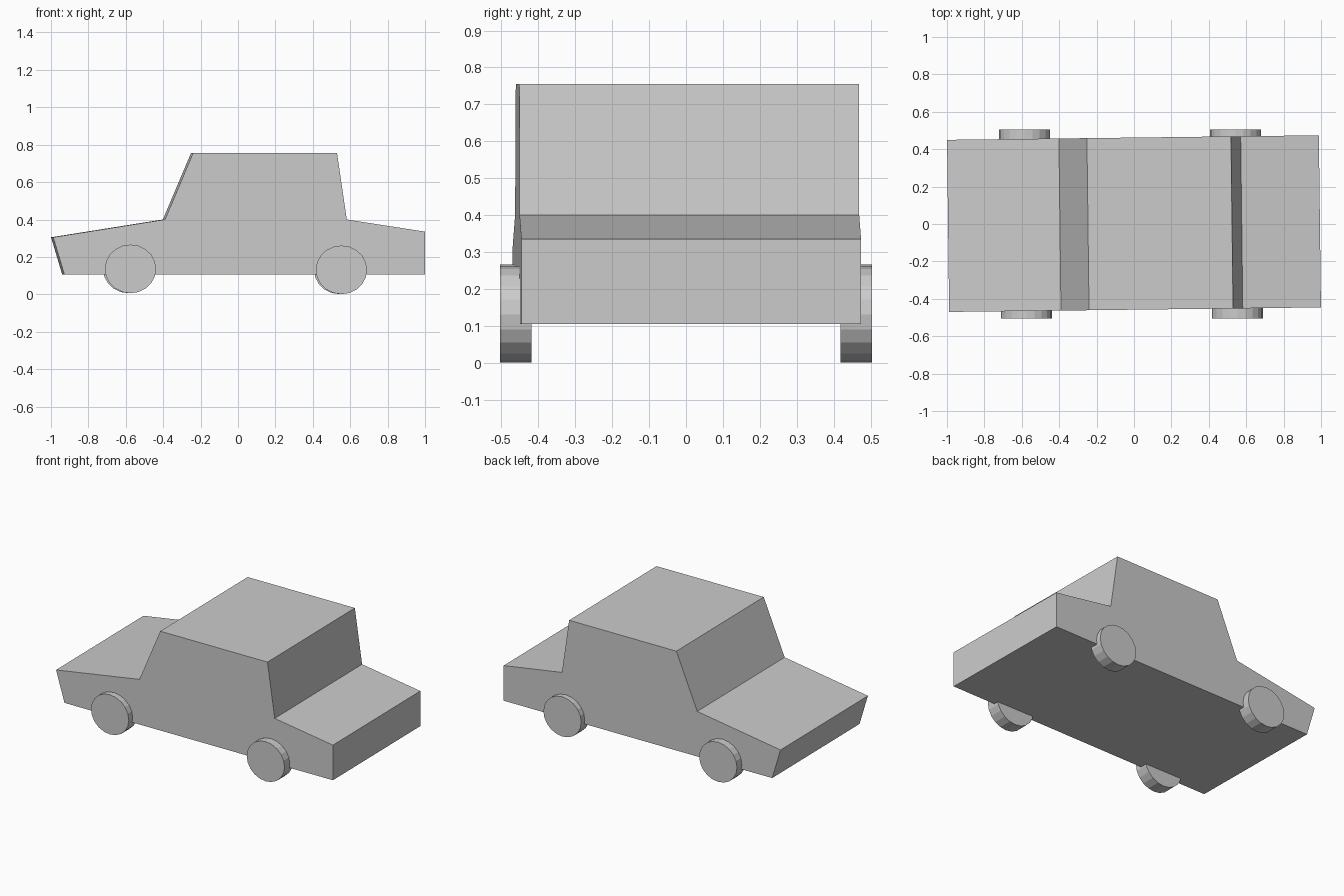
import bpy, bmesh, math
from mathutils import Matrix, Vector

cube = bpy.data.objects.get("Cube")
if cube:
    bpy.data.objects.remove(cube, do_unlink=True)

# One plain grey for everything
GREY = (0.6, 0.6, 0.6, 1.0)
grey = bpy.data.materials.new("plain grey")
grey.use_nodes = True
grey.diffuse_color = GREY
grey.node_tree.nodes["Principled BSDF"].inputs["Base Color"].default_value = GREY


def add_object(name, bm):
    bmesh.ops.recalc_face_normals(bm, faces=bm.faces)
    mesh = bpy.data.meshes.new(name)
    bm.to_mesh(mesh)
    bm.free()
    mesh.materials.append(grey)
    obj = bpy.data.objects.new(name, mesh)
    bpy.context.collection.objects.link(obj)
    return obj


# Body: side profile extruded across the width, turned very slightly
HALF_WIDTH = 0.46
TURN = 0.0122
profile = [(-0.934, 0.105), (0.994, 0.105), (0.994, 0.335), (0.576, 0.4),
           (0.524, 0.755), (-0.246, 0.755), (-0.396, 0.4), (-0.994, 0.305)]
bm = bmesh.new()
side = bm.faces.new([bm.verts.new((x, -HALF_WIDTH, z)) for x, z in profile])
extruded = bmesh.ops.extrude_face_region(bm, geom=[side], use_keep_orig=True)
far_verts = [g for g in extruded["geom"] if isinstance(g, bmesh.types.BMVert)]
bmesh.ops.translate(bm, verts=far_verts, vec=(0, 2 * HALF_WIDTH, 0))
bmesh.ops.rotate(bm, verts=bm.verts, matrix=Matrix.Rotation(TURN, 3, "Z"))
bmesh.ops.translate(bm, verts=bm.verts, vec=(0, 0.002, 0))
add_object("car_body", bm)


# Wheels: faceted, slightly wide discs half sunk into the sides
def add_wheel(name, x, y, z):
    bm = bmesh.new()
    bmesh.ops.create_cone(bm, cap_ends=True, segments=20,
                          radius1=1, radius2=1, depth=1)
    bmesh.ops.rotate(bm, verts=bm.verts, matrix=Matrix.Rotation(math.pi / 2, 3, "X"))
    bmesh.ops.scale(bm, verts=bm.verts, vec=Vector((0.137, 0.086, 0.13)))
    add_object(name, bm).location = (x, y, z)


for end, x, z in (("nose", -0.58, 0.136), ("tail", 0.548, 0.131)):
    for side_name, sign in (("front", -1), ("back", 1)):
        add_wheel(f"{end}_wheel_{side_name}", x - sign * 0.005, sign * 0.461, z)
